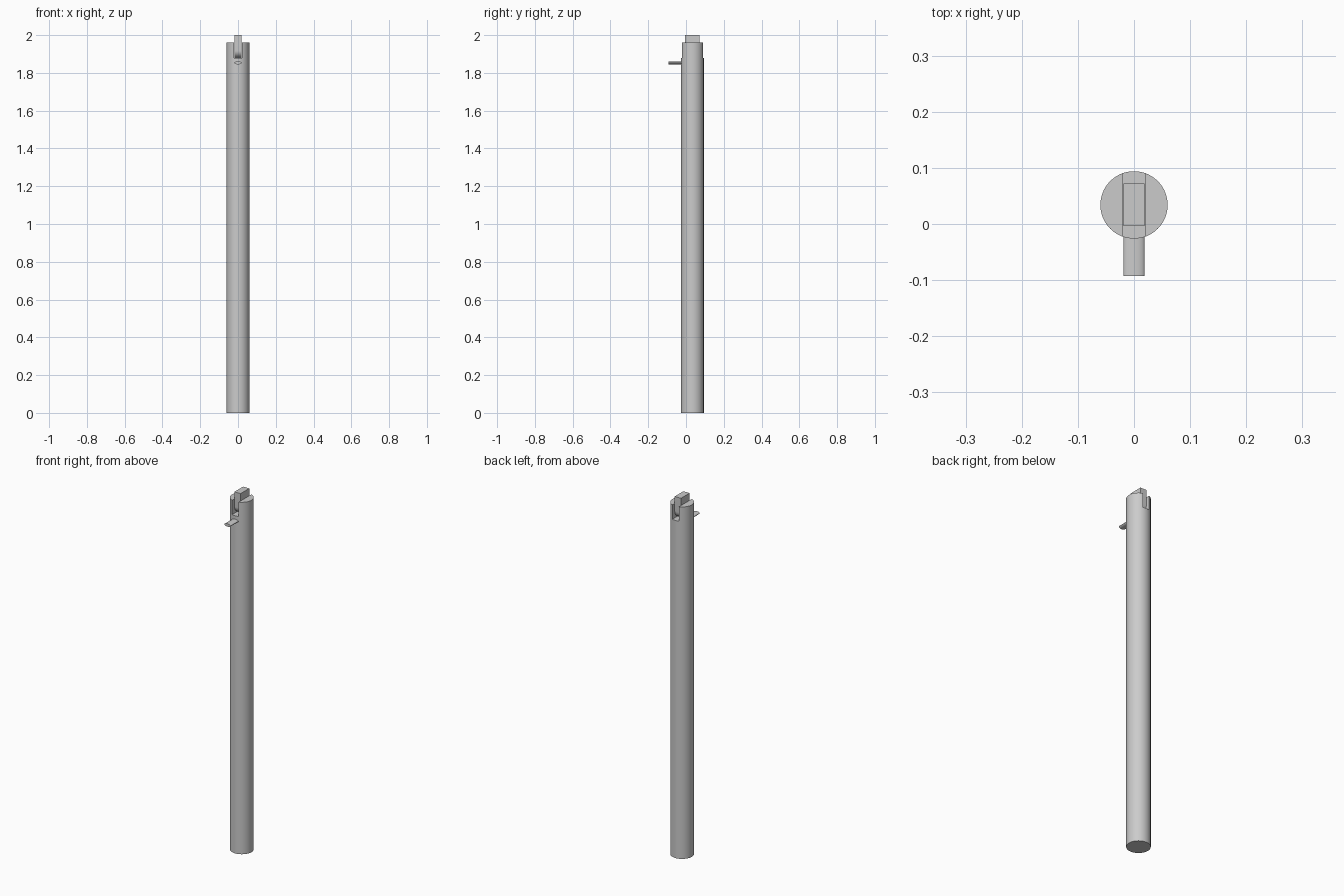
import bpy, bmesh, math

cube = bpy.data.objects.get("Cube")
if cube:
    bpy.data.objects.remove(cube, do_unlink=True)

grey = bpy.data.materials.new("plain grey")
grey.use_nodes = True
colour = (0.6, 0.6, 0.6, 1)
grey.diffuse_color = colour
grey.node_tree.nodes["Principled BSDF"].inputs["Base Color"].default_value = colour

CY = 0.034        # axis of the tube along y
R = 0.06
TOP = 1.96
SLOT_Z = 1.88
SLOT_W = 0.02     # half width of the slot


def extrude(name, points, direction):
    """Extrude a closed outline of 3D points along a direction."""
    bm = bmesh.new()
    face = bm.faces.new([bm.verts.new(p) for p in points])
    out = bmesh.ops.extrude_face_region(bm, geom=[face])
    moved = [g for g in out["geom"] if isinstance(g, bmesh.types.BMVert)]
    bmesh.ops.translate(bm, verts=moved, vec=direction)
    bmesh.ops.recalc_face_normals(bm, faces=bm.faces)
    mesh = bpy.data.meshes.new(name)
    bm.to_mesh(mesh)
    bm.free()
    mesh.materials.append(grey)
    obj = bpy.data.objects.new(name, mesh)
    bpy.context.collection.objects.link(obj)
    return obj


def smooth(obj):
    bpy.ops.object.select_all(action="DESELECT")
    obj.select_set(True)
    bpy.context.view_layer.objects.active = obj
    bpy.ops.object.shade_smooth_by_angle(angle=math.radians(35))


def arc(start, end, count):
    return [math.radians(start + (end - start) * i / count) for i in range(count + 1)]


# Long round tube
circle = arc(0, 360, 64)[:-1]
tube = extrude("tube", [(R * math.cos(a), CY + R * math.sin(a), 0) for a in circle], (0, 0, TOP))

# Slot cut through the top from front to back
w, y0 = SLOT_W, CY - 2 * R
cutter = extrude("slot_cutter", [(-w, y0, SLOT_Z), (w, y0, SLOT_Z), (w, y0, 2.1), (-w, y0, 2.1)], (0, 4 * R, 0))
cut = tube.modifiers.new("slot", "BOOLEAN")
cut.operation = "DIFFERENCE"
cut.solver = "EXACT"
cut.object = cutter
bpy.context.view_layer.objects.active = tube
bpy.ops.object.modifier_apply(modifier="slot")
bpy.data.objects.remove(cutter, do_unlink=True)
smooth(tube)

# Tongue standing in the slot, rounded underneath
h = 0.038
bw = 0.019
outline = [(-bw, CY + h, 2), (-bw, CY - h, 2)]
outline += [(-bw, CY + h * math.cos(a), SLOT_Z + h + h * math.sin(a)) for a in arc(180, 360, 20)]
smooth(extrude("tongue", outline, (2 * bw, 0, 0)))

# Flat oval lever on the front
lever = [(0.019 * math.cos(a), -0.093, 1.853 + 0.008 * math.sin(a)) for a in arc(0, 360, 32)[:-1]]
smooth(extrude("lever", lever, (0, 0.08, 0)))
